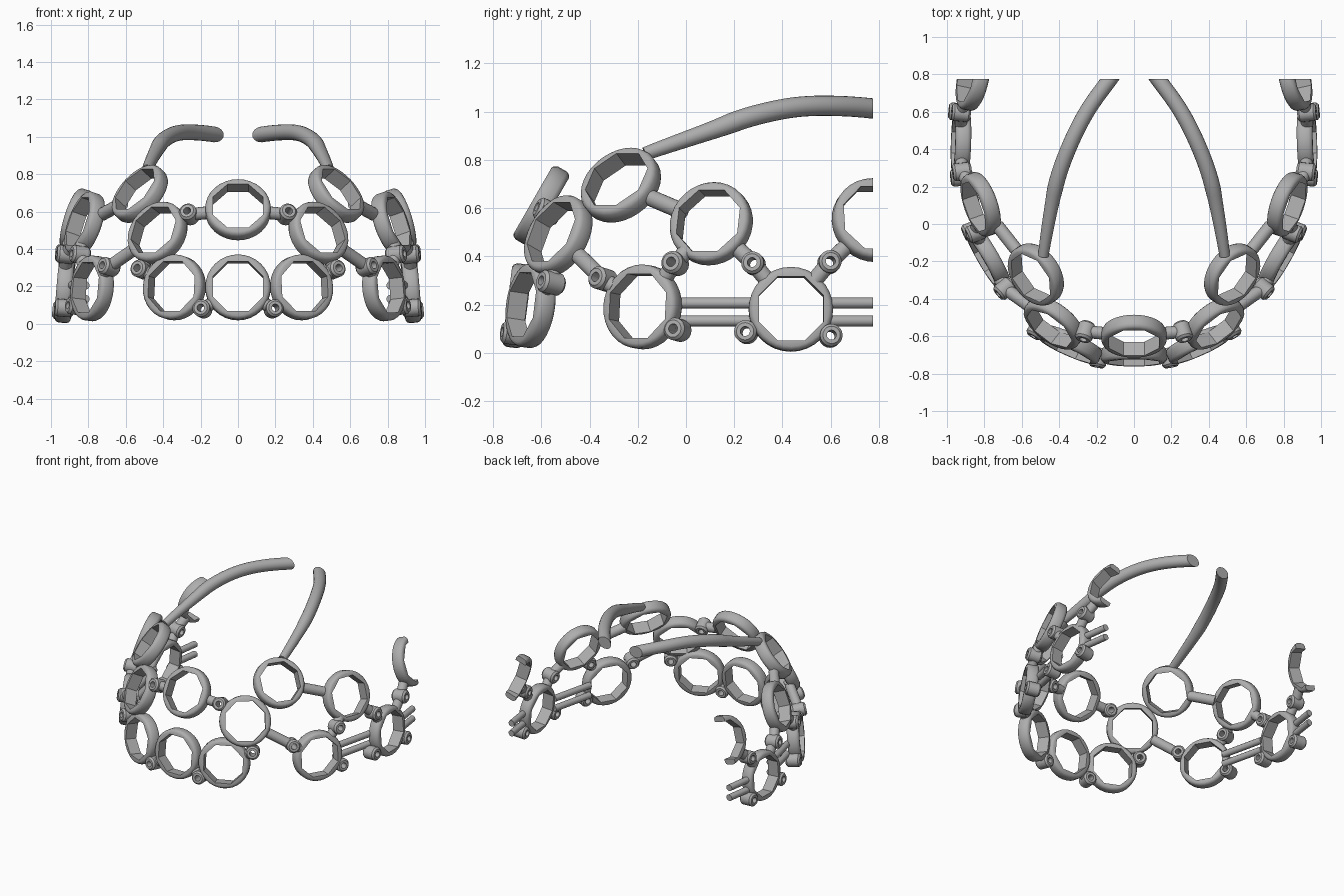
import bpy, bmesh, math
from mathutils import Vector

if "Cube" in bpy.data.objects:
    bpy.data.objects.remove(bpy.data.objects["Cube"])

grey = bpy.data.materials.new("matte_grey")
grey.use_nodes = True
colour = (0.42, 0.42, 0.42, 1)
grey.diffuse_color = colour
grey.node_tree.nodes["Principled BSDF"].inputs["Base Color"].default_value = colour
BACK = 0.775
UP = Vector((0, 0, 1))


def finish(name, bm, mirror=True):
    """Trim at the flat back plane, then make a mirrored, smooth-shaded object."""
    geom = bm.verts[:] + bm.edges[:] + bm.faces[:]
    cut = bmesh.ops.bisect_plane(bm, geom=geom, plane_co=(0, BACK, 0),
                                 plane_no=(0, 1, 0), clear_outer=True)
    edges = [e for e in cut["geom_cut"] if isinstance(e, bmesh.types.BMEdge)]
    if edges:
        bmesh.ops.holes_fill(bm, edges=edges)
    bmesh.ops.recalc_face_normals(bm, faces=bm.faces[:])
    mesh = bpy.data.meshes.new(name)
    bm.to_mesh(mesh)
    bm.free()
    mesh.materials.append(grey)
    obj = bpy.data.objects.new(name, mesh)
    bpy.context.collection.objects.link(obj)
    if mirror:
        obj.modifiers.new("Mirror", 'MIRROR')
    bpy.ops.object.select_all(action='DESELECT')
    obj.select_set(True)
    bpy.context.view_layer.objects.active = obj
    bpy.ops.object.shade_smooth_by_angle(angle=math.radians(35))


def lathe(bm, centre, normal, profile, hole, segs, octagon=False):
    """Closed ring: round outer profile, round or octagonal hole."""
    n = Vector(normal).normalized()
    side = UP.cross(n).normalized()
    up = n.cross(side)
    depth = profile[0][1]
    loops = []
    for i in range(segs):
        a = math.tau * i / segs
        r = hole
        if octagon:
            q = math.pi / 4
            r = hole / math.cos((a + q / 2) % q - q / 2)
        points = [(r, depth)] + profile + [(r, -depth)]
        d = side * math.cos(a) + up * math.sin(a)
        loops.append([bm.verts.new(Vector(centre) + d * p + n * h) for p, h in points])
    for i, a in enumerate(loops):
        b = loops[(i + 1) % segs]
        for j in range(len(a)):
            k = (j + 1) % len(a)
            bm.faces.new((a[j], b[j], b[k], a[k]))


def sweep(bm, path, radii, segs=16):
    """Capped round tube along a path."""
    rows = []
    for i, p in enumerate(path):
        t = (path[min(i + 1, len(path) - 1)] - path[max(i - 1, 0)]).normalized()
        side = t.cross(UP).normalized()
        up = side.cross(t)
        rows.append([bm.verts.new(p + radii[i] * (side * math.cos(math.tau * k / segs)
                                                  + up * math.sin(math.tau * k / segs)))
                     for k in range(segs)])
    for a, b in zip(rows, rows[1:]):
        for k in range(segs):
            m = (k + 1) % segs
            bm.faces.new((a[k], a[m], b[m], b[k]))
    bm.faces.new(rows[0])
    bm.faces.new(rows[-1])


# Octagonal-holed rings: centre and outward direction
rings = {
    "front_lower_ring": ((0, -0.70, 0.195), (0, -1, 0.13)),
    "front_upper_ring": ((0, -0.60, 0.61), (0, -0.87, 0.5)),
    "front_side_lower_ring": ((0.34, -0.645, 0.195), (0.4, -0.9, 0.13)),
    "front_side_upper_ring": ((0.43, -0.53, 0.485), (0.55, -0.72, 0.42)),
    "temple_ring": ((0.525, -0.27, 0.695), (0.65, -0.45, 0.6)),
    "side_lower_ring": ((0.78, -0.18, 0.19), (0.86, -0.5, 0.1)),
    "side_upper_ring": ((0.82, 0.105, 0.535), (0.9, -0.32, 0.32)),
    "rear_lower_ring": ((0.925, 0.435, 0.18), (1, 0.03, 0.08)),
    "rear_upper_ring": ((0.86, 0.78, 0.55), (0.93, 0.2, 0.28)),
}
ring_profile = [(0.157, 0.042), (0.168, 0.036), (0.175, 0.022),
                (0.175, -0.022), (0.168, -0.036), (0.157, -0.042)]
for name, (c, n) in rings.items():
    bm = bmesh.new()
    lathe(bm, c, n, ring_profile, 0.134, 32, True)
    finish(name, bm, c[0] > 0)

# Screw bosses, each with necks to the rings it joins
bosses = [
    ("front_lower", (0.19, -0.715, 0.08), (0.2, -0.97, 0.13),
     ["front_lower_ring", "front_side_lower_ring"]),
    ("front_upper", (0.26, -0.575, 0.585), (0.25, -0.87, 0.4),
     ["front_upper_ring", "front_side_upper_ring"]),
    ("cheek", (0.515, -0.56, 0.29), (0.5, -0.82, 0.2),
     ["front_side_lower_ring", "front_side_upper_ring"]),
    ("temple", (0.69, -0.345, 0.305), (0.75, -0.63, 0.2),
     ["front_side_upper_ring", "side_lower_ring"]),
    ("side_upper", (0.845, -0.045, 0.37), (0.92, -0.35, 0.15),
     ["side_lower_ring", "side_upper_ring"]),
    ("rear_upper", (0.92, 0.28, 0.37), (0.98, -0.12, 0.1),
     ["side_upper_ring", "rear_lower_ring"]),
    ("back_upper", (0.925, 0.595, 0.375), (0.98, 0.1, 0.1),
     ["rear_lower_ring", "rear_upper_ring"]),
    ("side_lower", (0.865, -0.035, 0.095), (0.92, -0.38, 0.1), ["side_lower_ring"]),
    ("rear_lower", (0.93, 0.25, 0.085), (1, -0.1, 0.08), ["rear_lower_ring"]),
    ("back_lower", (0.94, 0.60, 0.07), (1, 0.08, 0.08), ["rear_lower_ring"]),
]
boss_profile = [(0.036, 0.05), (0.047, 0.038), (0.047, -0.038), (0.036, -0.05)]
for name, c, n, joined in bosses:
    bm = bmesh.new()
    lathe(bm, c, n, boss_profile, 0.02, 20)
    finish(name + "_boss", bm)
    bm = bmesh.new()
    c = Vector(c)
    for ring in joined:
        o = Vector(rings[ring][0])
        d = (c - o).normalized()
        if (c - o).length > 0.19:
            sweep(bm, [o + d * 0.156, c - d * 0.032], [0.034, 0.034])
    finish(name + "_neck", bm)


def between(a, b):
    """Bar ends on the rims of two rings."""
    a, b = Vector(rings[a][0]), Vector(rings[b][0])
    d = (b - a).normalized()
    return [a + d * 0.155, b - d * 0.155]


# Plain bar between the temple and upper side rings
bm = bmesh.new()
sweep(bm, between("temple_ring", "side_upper_ring"), [0.035, 0.035])
finish("temple_bar", bm)

# Twin rails beside the lower side rings
for label, z in (("upper", 0.206), ("lower", 0.132)):
    bm = bmesh.new()
    start, end = between("side_lower_ring", "rear_lower_ring")
    start.z = end.z = z
    sweep(bm, [start, end], [0.023, 0.023], 12)
    sweep(bm, [Vector((0.925, 0.59, z)), Vector((0.895, 0.8, z))], [0.023, 0.023], 12)
    finish(label + "_twin_rail", bm)

# Curved tubes over the top, smoothed through a few guide points
guide = [Vector(p) for p in ((0.49, -0.30, 0.77), (0.485, -0.17, 0.825), (0.44, 0.1, 0.92),
                             (0.40, 0.27, 0.98), (0.33, 0.45, 1.018),
                             (0.24, 0.62, 1.024), (0.11, 0.80, 1.01), (0, 0.95, 0.98))]
path = []
for a, b, c, d in zip(guide, guide[1:], guide[2:], guide[3:]):
    for s in range(6):
        t = s / 6
        path.append(0.5 * (2 * b + (c - a) * t + (2 * a - 5 * b + 4 * c - d) * t ** 2
                           + (3 * b - a - 3 * c + d) * t ** 3))
path.append(guide[-2])
radii = [0.028 + 0.014 * min(1, i / 9) for i in range(len(path))]
bm = bmesh.new()
sweep(bm, path, radii, 20)
finish("crown_tube", bm)
